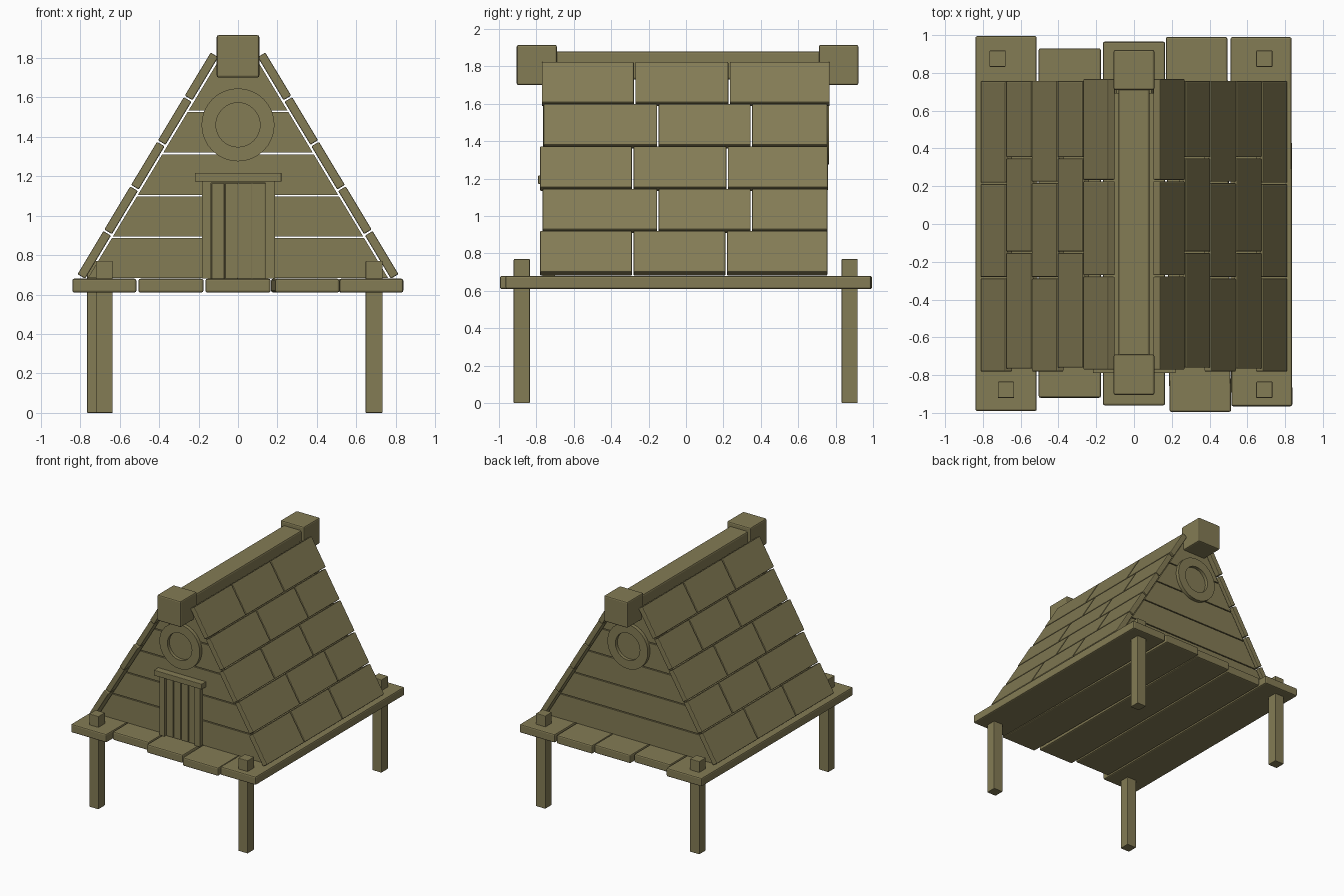
import bpy, bmesh
from math import sin, cos, pi

if "Cube" in bpy.data.objects:
    bpy.data.objects.remove(bpy.data.objects["Cube"])

wood = bpy.data.materials.new("olive_wood")
wood.diffuse_color = (0.23, 0.20, 0.09, 1)
wood.use_nodes = True
wood.node_tree.nodes["Principled BSDF"].inputs["Base Color"].default_value = wood.diffuse_color


def prism(name, profile, y0, y1, bevel=0.0, shear=0.0):
    """Extrude an (x, z) profile from y0 to y1; shear shifts the far end in x."""
    bm = bmesh.new()
    a = [bm.verts.new((x, y0, z)) for x, z in profile]
    b = [bm.verts.new((x + shear, y1, z)) for x, z in profile]
    n = len(profile)
    bm.faces.new(a)
    bm.faces.new(b[::-1])
    for i in range(n):
        j = (i + 1) % n
        bm.faces.new((a[i], b[i], b[j], a[j]))
    bmesh.ops.recalc_face_normals(bm, faces=bm.faces)
    me = bpy.data.meshes.new(name)
    bm.to_mesh(me)
    bm.free()
    ob = bpy.data.objects.new(name, me)
    bpy.context.collection.objects.link(ob)
    me.materials.append(wood)
    if bevel:
        m = ob.modifiers.new("bevel", 'BEVEL')
        m.width = bevel
        m.segments = 2
    return ob


def box(name, x0, x1, y0, y1, z0, z1, bevel=0.0, shear=0.0):
    return prism(name, [(x0, z0), (x1, z0), (x1, z1), (x0, z1)], y0, y1, bevel, shear)


def smooth(ob):
    bpy.ops.object.select_all(action='DESELECT')
    ob.select_set(True)
    bpy.context.view_layer.objects.active = ob
    bpy.ops.object.shade_smooth_by_angle()


# Floor planks, slightly uneven
for x0, x1, y0, y1, sh in [(-0.84, -0.515, -0.99, 0.995, 0), (-0.505, -0.175, -0.92, 0.93, 0),
                           (-0.165, 0.165, -0.96, 0.965, 0), (0.188, 0.514, -0.995, 0.99, -0.02),
                           (0.515, 0.838, -0.965, 0.99, -0.004)]:
    box("floor_plank", x0, x1, y0, y1, 0.61, 0.68, 0.01, sh)

# Corner posts
for x, y in [(-0.678, -0.878), (0.69, -0.878), (-0.722, 0.875), (0.69, 0.875)]:
    box("corner_post", x - 0.043, x + 0.043, y - 0.043, y + 0.043, 0, 0.77, 0.004)

# Roof boards: five rows per side with staggered joints
ux, uz = -0.515, 0.857            # direction up the slope
nx, nz = 0.857 * 0.045, 0.515 * 0.045   # board thickness along the normal
ROWS = [(-0.785, -0.285, 0.215, 0.76), (-0.77, -0.15, 0.35, 0.76), (-0.785, -0.285, 0.22, 0.762),
        (-0.765, -0.15, 0.35, 0.76), (-0.775, -0.275, 0.23, 0.772)]
for side in (-1, 1):
    for k, cuts in enumerate(ROWS):
        bx, bz = 0.775 + k * 0.264 * ux, 0.68 + k * 0.264 * uz
        tx, tz = bx + 0.255 * ux, bz + 0.255 * uz
        prof = [(side * x, z) for x, z in
                [(bx, bz), (bx + nx, bz + nz), (tx + nx, tz + nz), (tx, tz)]]
        for y0, y1 in zip(cuts, cuts[1:]):
            box_gap = 0.004
            prism("roof_board", prof, y0 + box_gap, y1 - box_gap, 0.006)


# Gable walls of horizontal boards, with round windows
def half_width(z):
    return 0.775 - (z - 0.68) * 0.601 - 0.012


def circle(r, n=32):
    return [(r * cos(2 * pi * i / n), 1.46 + r * sin(2 * pi * i / n)) for i in range(n)]


def window_ring(y, d):
    n, ro, ri = 32, 0.185, 0.112
    bm = bmesh.new()
    loops = [[bm.verts.new((x, yy, z)) for x, z in circle(r, n)]
             for r, yy in ((ro, y), (ro, y + d), (ri, y + d), (ri, y))]
    for a, b in zip(loops, loops[1:] + loops[:1]):
        for i in range(n):
            j = (i + 1) % n
            bm.faces.new((a[i], a[j], b[j], b[i]))
    bmesh.ops.recalc_face_normals(bm, faces=bm.faces)
    me = bpy.data.meshes.new("window_ring")
    bm.to_mesh(me)
    bm.free()
    me.materials.append(wood)
    ob = bpy.data.objects.new("window_ring", me)
    bpy.context.collection.objects.link(ob)
    smooth(ob)


levels = [0.68, 0.89, 1.10, 1.315, 1.53, 1.80]
for s in (-1, 1):
    for z0, z1 in zip(levels, levels[1:]):
        z0, z1 = z0 + 0.004, z1 - 0.004
        a, b = half_width(z0), half_width(z1)
        prism("gable_board", [(-a, z0), (a, z0), (b, z1), (-b, z1)], s * 0.69, s * 0.735)
    window_ring(s * 0.70, s * 0.065)
    smooth(prism("window_pane", circle(0.114), s * 0.70, s * 0.738))

# Front door: slats, jambs and lintel
for i in range(4):
    x = -0.136 + i * 0.069
    box("door_slat", x + 0.002, x + 0.067, -0.75, -0.70, 0.68, 1.165, 0.004)
box("door_backing", -0.14, 0.145, -0.742, -0.70, 0.68, 1.18)
for x in (-0.183, 0.14):
    box("door_jamb", x, x + 0.047, -0.768, -0.70, 0.68, 1.175)
box("door_header", -0.14, 0.145, -0.765, -0.70, 1.165, 1.18)
box("door_lintel", -0.218, 0.22, -0.79, -0.70, 1.172, 1.217, 0.003)

# Ridge beam with block ends
box("ridge_beam", -0.083, 0.083, -0.75, 0.75, 1.73, 1.88, 0.012)
box("front_ridge_block", -0.108, 0.108, -0.905, -0.69, 1.70, 1.915, 0.01)
box("back_ridge_block", -0.108, 0.108, 0.71, 0.922, 1.70, 1.915, 0.01)
